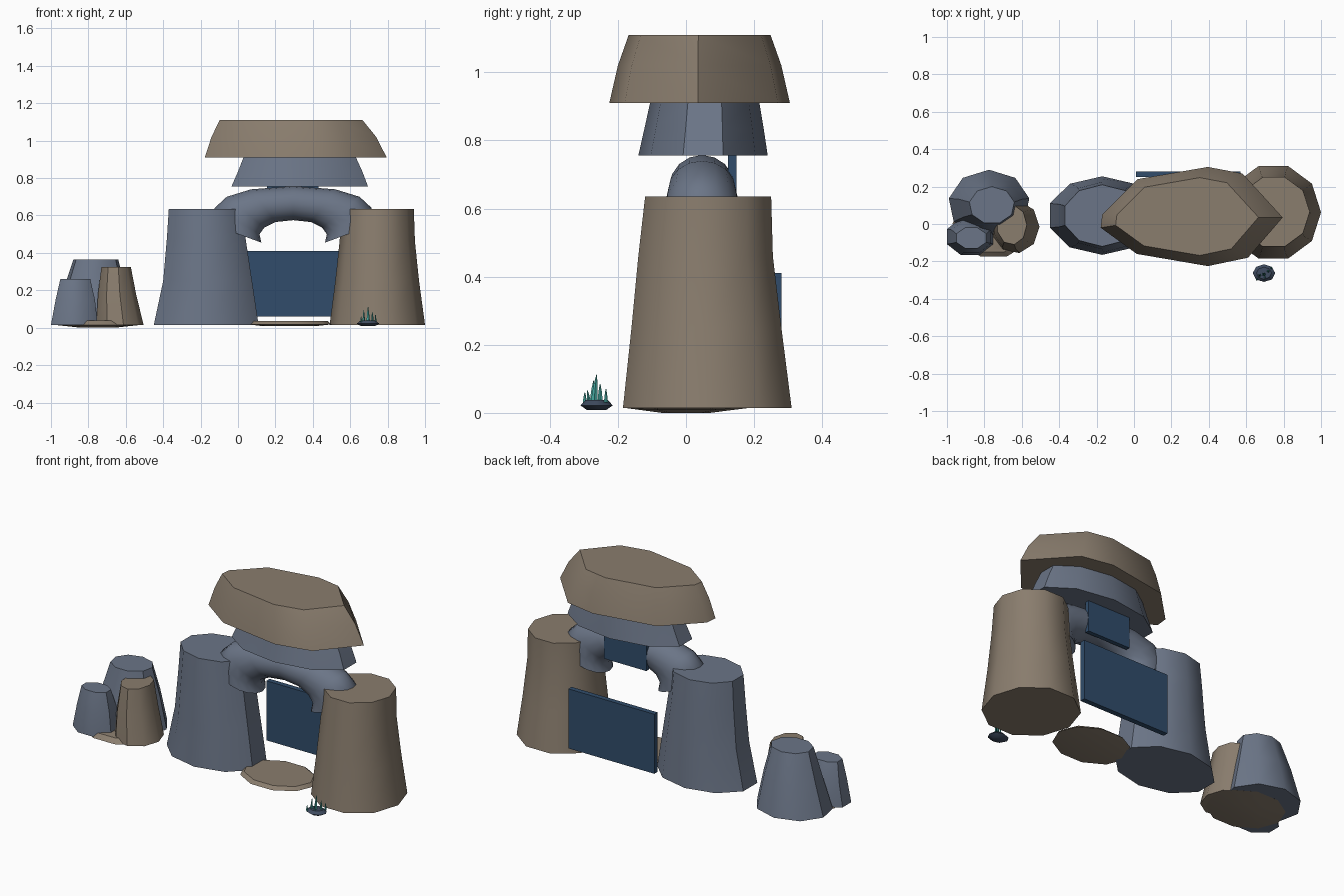
import bpy, bmesh, math
from math import cos, sin, pi, radians

if "Cube" in bpy.data.objects:
    bpy.data.objects.remove(bpy.data.objects["Cube"])


def material(name, rgb):
    # convert display colour to linear
    m = bpy.data.materials.new(name)
    m.diffuse_color = [((c + 0.055) / 1.055) ** 2.4 for c in rgb] + [1]
    m.use_nodes = True
    m.node_tree.nodes["Principled BSDF"].inputs["Base Color"].default_value = m.diffuse_color
    return m


SLATE = material("slate stone", (0.42, 0.46, 0.53))
BROWN = material("brown stone", (0.54, 0.49, 0.43))
NAVY = material("deep blue panel", (0.19, 0.30, 0.42))
DARK = material("dark crystal base", (0.25, 0.30, 0.38))
TEAL = material("teal crystal", (0.27, 0.66, 0.63))


def loft(name, rings, mat, angle=40):
    """Skin a list of equal-length point rings and cap both ends."""
    bm = bmesh.new()
    loops = [[bm.verts.new(p) for p in ring] for ring in rings]
    n = len(loops[0])
    for a, b in zip(loops, loops[1:]):
        for i in range(n):
            j = (i + 1) % n
            bm.faces.new((a[i], a[j], b[j], b[i]))
    bm.faces.new(loops[0][::-1])
    bm.faces.new(loops[-1])
    bmesh.ops.recalc_face_normals(bm, faces=bm.faces[:])
    me = bpy.data.meshes.new(name)
    bm.to_mesh(me)
    bm.free()
    me.shade_smooth()
    me.set_sharp_from_angle(angle=radians(angle))
    me.materials.append(mat)
    ob = bpy.data.objects.new(name, me)
    bpy.context.collection.objects.link(ob)
    return ob


def ring(x0, x1, y0, y1, z, sides=10, phase=0.0):
    """Polygon filling the given x and y extents at height z."""
    pts = [(cos(2 * pi * i / sides + phase), sin(2 * pi * i / sides + phase))
           for i in range(sides)]
    mx, my = max(abs(p[0]) for p in pts), max(abs(p[1]) for p in pts)
    return [((x0 + x1) / 2 + (x1 - x0) / 2 * px / mx,
             (y0 + y1) / 2 + (y1 - y0) / 2 * py / my, z) for px, py in pts]


def rock(name, mat, levels, sides=10, phase=0.0):
    return loft(name, [ring(*lv, sides, phase) for lv in levels], mat)


def box(name, lo, hi, mat):
    def quad(z):
        return [(lo[0], lo[1], z), (hi[0], lo[1], z), (hi[0], hi[1], z), (lo[0], hi[1], z)]
    return loft(name, [quad(lo[2]), quad(hi[2])], mat)


# Main pillars: levels are x0, x1, y0, y1, z
rock("left_pillar", SLATE, [(-.45, .11, -.165, .255, .015), (-.40, .075, -.15, .24, .25),
                            (-.38, .04, -.135, .225, .48), (-.37, .03, -.12, .21, .635)],
     phase=pi / 10)
rock("right_pillar", BROWN, [(.49, 1.0, -.185, .31, .015), (.52, .968, -.16, .28, .25),
                             (.543, .946, -.14, .255, .46), (.555, .94, -.12, .25, .635)])

# Arch: inner point, outer point and half depth, mirrored about its middle
MID = .295
half = [((.125, .455), (-.12, .545), .115), ((.115, .50), (-.125, .64), .113),
        ((.14, .535), (-.06, .70), .108), ((.20, .565), (.07, .74), .10)]
sections = half + [((MID, .575), (MID, .757), .095)]
sections += [((2 * MID - a[0], a[1]), (2 * MID - b[0], b[1]), w) for a, b, w in half[::-1]]
arch_rings = []
for a, b, w in sections:
    cx, cz, dx, dz = (a[0] + b[0]) / 2, (a[1] + b[1]) / 2, (b[0] - a[0]) / 2, (b[1] - a[1]) / 2
    arch_rings.append([(cx + dx * cos(t), .047 + w * sin(t), cz + dz * cos(t))
                       for t in (2 * pi * i / 16 for i in range(16))])
loft("arch", arch_rings, SLATE, 60)

# Lintel slab and cap stone
rock("lintel_slab", SLATE, [(-.035, .695, -.14, .24, .755), (.0, .665, -.122, .228, .835),
                            (.03, .63, -.105, .215, .912)], phase=pi / 10)
outline = [(-.17, .05), (.02, .24), (.395, .305), (.58, .27), (.795, .035),
           (.61, -.18), (.395, -.225), (.015, -.16), (-.178, -.02)]
loft("cap_stone", [[(cx + (x - .31) * s, .04 + (y - .04) * s, z) for x, y in outline]
                   for cx, s, z in ((.31, 1, .91), (.30, .905, 1.02), (.285, .785, 1.11))], BROWN)

# Blue panels behind the opening
box("lower_panel", (.01, .25, .06), (.57, .28, .41), NAVY)
box("upper_panel", (.155, .123, .575), (.43, .148, .757), NAVY)

# Flat stepping stones
rock("threshold_stone", BROWN, [(.12, .43, -.12, .11, .010), (.05, .50, -.175, .155, .018),
                                (.07, .48, -.155, .135, .036)])
rock("cluster_base_stone", BROWN, [(-.84, -.66, -.07, .07, .0), (-.97, -.53, -.175, .18, .014),
                                   (-.93, -.57, -.15, .15, .038)])

# Side rock cluster
rock("large_side_rock", SLATE, [(-.99, -.56, -.08, .29, .015), (-.935, -.60, -.035, .25, .2),
                                (-.88, -.64, 0, .20, .365)], 9, pi / 2)
rock("small_side_rock", SLATE, [(-1.0, -.75, -.165, .03, .015), (-.975, -.765, -.155, .02, .15),
                                (-.95, -.79, -.13, -.02, .26)], 8, pi / 8)
rock("brown_side_rock", BROWN, [(-.765, -.505, -.155, .125, .015), (-.755, -.545, -.135, .115, .18),
                                (-.735, -.573, -.11, .10, .325)], 9)

# Crystal tuft: dark base with teal spikes (x, y, lean, radius, height)
rock("crystal_base", DARK, [(.66, .73, -.29, -.235, .008), (.635, .755, -.31, -.215, .022),
                            (.655, .735, -.295, -.23, .038)], 8)
for i, (x, y, lean, r, top) in enumerate([(.658, -.297, 0, .006, .06), (.672, -.275, .004, .008, .095),
                                          (.695, -.27, .008, .010, .113), (.718, -.252, 0, .008, .085),
                                          (.735, -.235, 0, .006, .07), (.70, -.285, -.004, .006, .065)]):
    rock(f"crystal_spike_{i + 1}", TEAL,
         [(x - r, x + r, y - r, y + r, .03),
          (x - r * .6, x + r * .6, y + lean * .5 - r * .6, y + lean * .5 + r * .6, .03 + (top - .03) * .6),
          (x - .001, x + .001, y + lean - .001, y + lean + .001, top)], 5)
